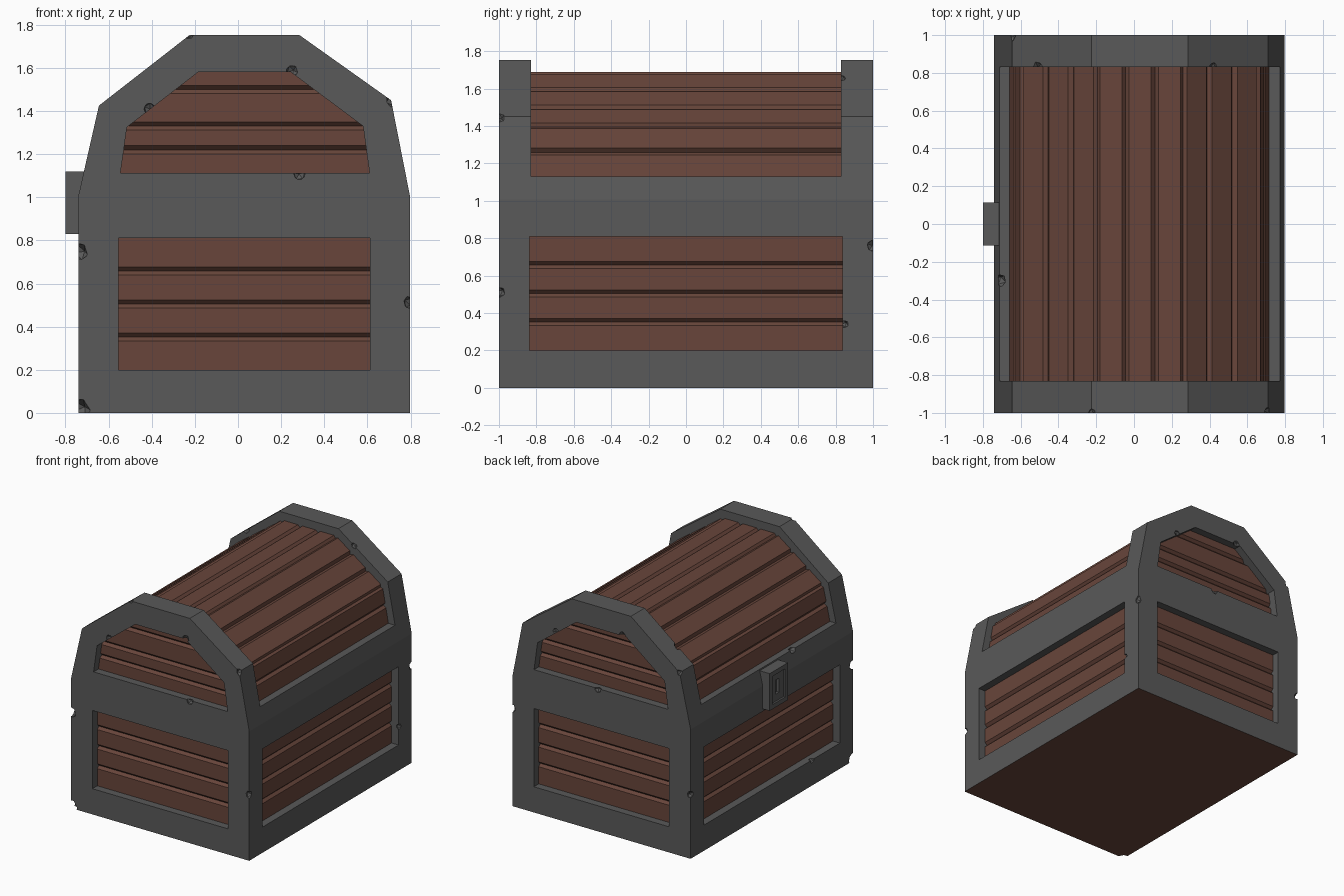
import bpy, bmesh, random
from mathutils import Vector, Euler

random.seed(4)
cube = bpy.data.objects.get("Cube")
if cube:
    bpy.data.objects.remove(cube, do_unlink=True)


def material(name, rgb):
    m = bpy.data.materials.new(name)
    m.use_nodes = True
    m.diffuse_color = (*rgb, 1)
    m.node_tree.nodes["Principled BSDF"].inputs["Base Color"].default_value = (*rgb, 1)
    return m


GREY = material("dark grey frame", (0.1, 0.1, 0.1))
WOOD = material("reddish brown wood", (0.138, 0.06, 0.043))


def finish(bm, name, *mats):
    bmesh.ops.recalc_face_normals(bm, faces=bm.faces)
    me = bpy.data.meshes.new(name)
    bm.to_mesh(me)
    bm.free()
    for m in mats:
        me.materials.append(m)
    ob = bpy.data.objects.new(name, me)
    bpy.context.collection.objects.link(ob)
    return ob


def prism(name, pts, axis, a, b, *mats):
    """Extrude a (u, z) outline along x or y from a to b."""
    bm = bmesh.new()
    place = (lambda u, z, t: (t, u, z)) if axis == "x" else (lambda u, z, t: (u, t, z))
    face = bm.faces.new([bm.verts.new(place(p[0], p[1], a)) for p in pts])
    ext = bmesh.ops.extrude_face_region(bm, geom=[face])["geom"]
    step = Vector(place(0, 0, b - a))
    bmesh.ops.translate(bm, vec=step, verts=[v for v in ext if isinstance(v, bmesh.types.BMVert)])
    return finish(bm, name, *mats)


def rect(u0, u1, z0, z1):
    return [(u0, z0), (u1, z0), (u1, z1), (u0, z1)]


def cut(ob, cutter, operation="DIFFERENCE"):
    cutter.hide_render = True
    mod = ob.modifiers.new("cut", "BOOLEAN")
    mod.operation, mod.solver, mod.object = operation, "EXACT", cutter
    bpy.context.view_layer.objects.active = ob
    bpy.ops.object.modifier_apply(modifier=mod.name)
    bpy.data.objects.remove(cutter, do_unlink=True)


def grooved(path, counts, w=0.019, d=0.02):
    """Split each stretch into boards and sink a V groove at every joint."""
    path = [Vector(p) for p in path]
    nodes = [a.lerp(b, k / n) for a, b, n in zip(path, path[1:], counts) for k in range(n)]
    nodes.append(path[-1])
    out = [nodes[0]]
    for p, q, r in zip(nodes, nodes[1:], nodes[2:]):
        u, v = (q - p).normalized(), (r - q).normalized()
        inward = Vector((u.y + v.y, -u.x - v.x)).normalized()
        out += [q - u * w, q + inward * d, q + v * w]
    return out + [nodes[-1]]


def board_panel(name, axis, surface, side, heights, a, b):
    """Horizontal boards facing outwards along the other axis."""
    pts = grooved([(0, z) for z in heights], [1] * (len(heights) - 1))
    pts += [Vector((0.037, heights[-1])), Vector((0.037, heights[0]))]
    return prism(name, [(surface - side * p.x, p.y) for p in pts], axis, a, b, WOOD)


def chips(ob, spots):
    """Knock small angular nicks out of the edges."""
    for x, y, z, size in spots:
        bm = bmesh.new()
        bmesh.ops.create_icosphere(bm, subdivisions=1, radius=size)
        bmesh.ops.scale(bm, vec=(1, 1, 0.8), verts=bm.verts)
        turn = Euler([random.uniform(0, 3) for _ in range(3)]).to_matrix()
        bmesh.ops.rotate(bm, matrix=turn, verts=bm.verts)
        bmesh.ops.translate(bm, vec=(x, y, z), verts=bm.verts)
        cut(ob, finish(bm, "chip_cutter"))


LEFT, RIGHT, SEAM, LEDGE = -0.74, 0.797, 1.008, 1.13
SINK, POCKET, ARCH = 0.06, 0.09, 0.83
LOW, HIGH = 0.2, 0.81
base_heights = [LOW + (HIGH - LOW) * k / 4 for k in range(5)]

# Base frame with a sunken opening on each side
base = prism("base_frame", rect(LEFT, RIGHT, 0, SEAM), "y", -1, 1, GREY, WOOD)
for s, word in ((-1, "front"), (1, "back")):
    y0, y1 = sorted((s * (1 - POCKET), s * 1.2))
    cut(base, prism("cutter", rect(-0.555, 0.612, LOW, HIGH), "y", y0, y1))
    board_panel(f"base_{word}_boards", "x", s * (1 - SINK), s, base_heights, -0.555, 0.612)
for s, edge, word in ((-1, LEFT, "right"), (1, RIGHT, "left")):
    x0, x1 = sorted((edge - s * POCKET, edge + s * 0.2))
    cut(base, prism("cutter", rect(-0.838, 0.838, LOW, HIGH), "x", x0, x1))
    board_panel(f"base_{word}_boards", "y", edge - s * SINK, s, base_heights, -0.838, 0.838)
chips(base, [
    (LEFT, -1, 0.75, 0.05), (LEFT, -1, 0.02, 0.06), (RIGHT, -1, 0.51, 0.035),
    (RIGHT, 1, 0.76, 0.035), (LEFT, 1, 0.5, 0.035), (RIGHT, 0.845, 0.34, 0.025),
    (LEFT, -0.5, 0.2, 0.03),
])
for f in base.data.polygons:  # wooden underside
    if f.normal.z < -0.9 and f.center.z < 0.01:
        f.material_index = 1

# Lid frame: two end arches joined by low rails
lid_outline = [(LEFT, SEAM), (RIGHT, SEAM), (0.71, 1.45), (0.285, 1.752),
               (-0.225, 1.752), (-0.645, 1.425)]
lid = prism("lid_frame", lid_outline, "y", -1, 1, GREY)
cut(lid, prism("cutter", rect(-1, 1, LEDGE, 2), "y", -ARCH, ARCH))
end_outline = [(-0.545, 1.113), (0.61, 1.113), (0.58, 1.33), (0.245, 1.58),
               (-0.185, 1.58), (-0.515, 1.325)]
for s, word in ((-1, "front"), (1, "back")):
    y0, y1 = sorted((s * (1 - POCKET), s * 1.2))
    cut(lid, prism("cutter", end_outline, "y", y0, y1))
    boards = board_panel(f"lid_{word}_boards", "x", s * (1 - SINK), s,
                         [1.1, 1.22, 1.33, 1.5, 1.6], -0.6, 0.7)
    y0, y1 = sorted((s * 0.8, s * 1.2))
    cut(boards, prism("cutter", end_outline, "y", y0, y1), "INTERSECT")
chips(lid, [
    (0.715, -1, 1.45, 0.035), (-0.225, -1, 1.755, 0.025), (0.285, -1, 1.107, 0.03),
    (0.25, -1, 1.585, 0.03), (-0.41, -1, 1.41, 0.03), (-0.65, 1, 1.43, 0.035),
    (0.06, 1, 1.107, 0.03), (-0.15, 1, 1.585, 0.03), (0.42, 1, 1.46, 0.03),
    (-0.51, ARCH, 1.535, 0.035), (0.42, ARCH, 1.66, 0.03), (-0.715, -0.3, LEDGE, 0.04),
])

# Curved lid covering of long boards
lid_path = [(-0.662, 1.12), (-0.6, 1.4), (-0.2, 1.69), (0.265, 1.69), (0.665, 1.405), (0.717, 1.12)]
prism("lid_boards", grooved(lid_path, [2, 3, 3, 3, 2]), "y", -ARCH - 0.01, ARCH + 0.01, WOOD)

# Lock with a sunken plate and keyhole
bm = bmesh.new()
bmesh.ops.create_cube(bm, size=1)
bmesh.ops.scale(bm, vec=(0.1, 0.225, 0.29), verts=bm.verts)
bmesh.ops.translate(bm, vec=(-0.75, 0, 0.975), verts=bm.verts)
bm.normal_update()
plate = min(bm.faces, key=lambda f: f.calc_center_median().x)
for thickness, depth in ((0.035, -0.014), (0.055, -0.02)):
    bmesh.ops.inset_region(bm, faces=[plate], thickness=thickness, use_even_offset=True)
    rim = plate.verts[:]
    ext = bmesh.ops.extrude_discrete_faces(bm, faces=[plate])["faces"]
    plate = ext[0]
    bmesh.ops.translate(bm, vec=(-depth, 0, 0), verts=plate.verts[:])
finish(bm, "lock", GREY)
